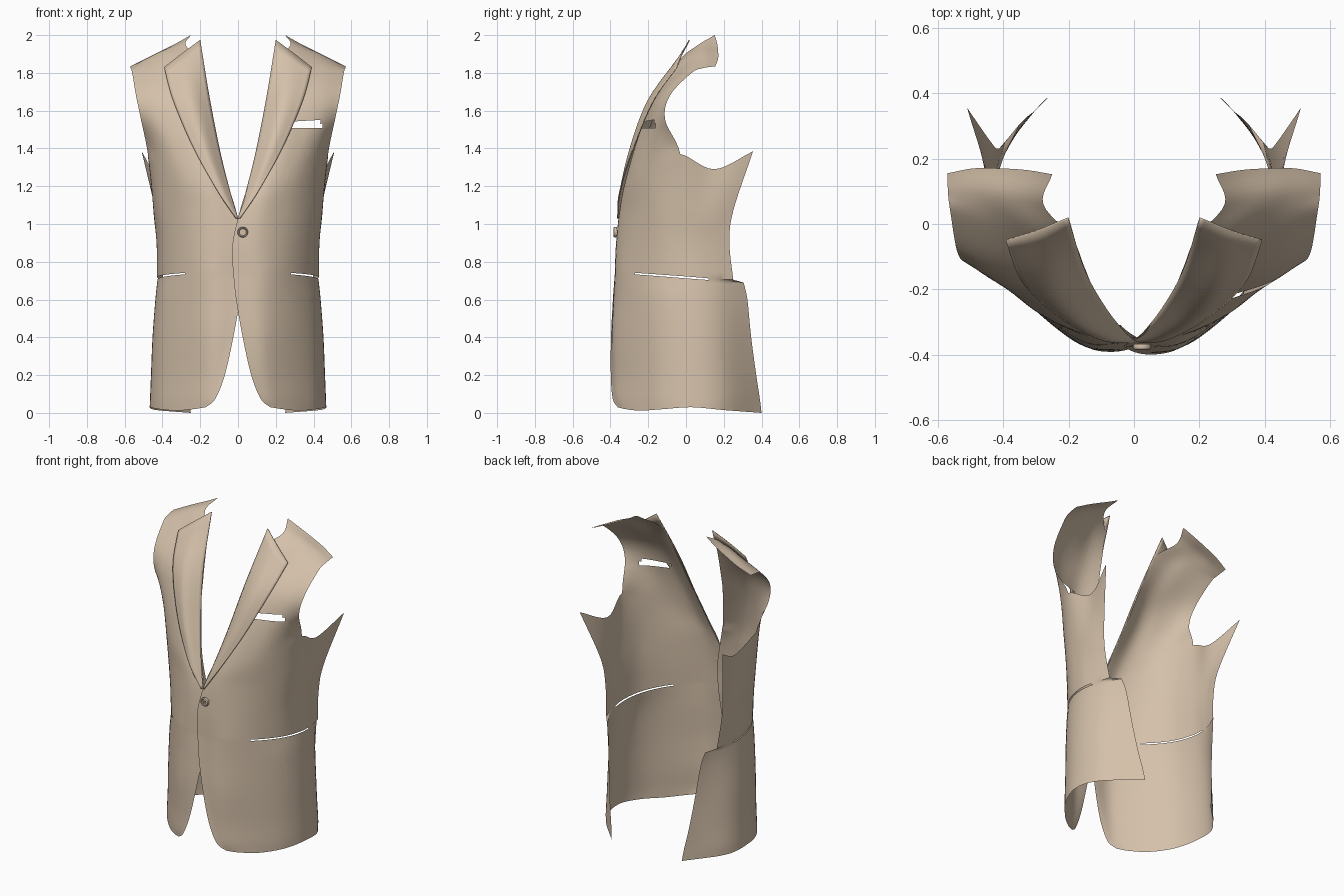
import bpy, bmesh, math
from mathutils import Vector

if "Cube" in bpy.data.objects:
    bpy.data.objects.remove(bpy.data.objects["Cube"])

cloth = bpy.data.materials.new("tan_cloth")
cloth.diffuse_color = (0.66, 0.53, 0.40, 1)
cloth.use_nodes = True
cloth.node_tree.nodes["Principled BSDF"].inputs["Base Color"].default_value = cloth.diffuse_color
N = 6  # fine steps per control span


def spline(pts, n=N):
    """Smooth curve through the given points."""
    p = [Vector(q) for q in pts]
    p = [2 * p[0] - p[1]] + p + [2 * p[-1] - p[-2]]
    out = []
    for i in range(1, len(p) - 2):
        a, b, c, d = p[i - 1:i + 3]
        for k in range(n):
            t = k / n
            out.append(0.5 * (2 * b + (c - a) * t + (2 * a - 5 * b + 4 * c - d) * t * t
                              + (3 * b - a - 3 * c + d) * t ** 3))
    return out + [p[-2]]


def row(z, *xy):
    """Cross-section row; z is one height or one height per point."""
    zs = z if isinstance(z, (list, tuple)) else [z] * len(xy)
    return [(x, y, h) for (x, y), h in zip(xy, zs)]


def loft(rows):
    """Interpolate control rows (later rows may be shorter) into fine rows."""
    cols = [spline([r[c] for r in rows if c < len(r)]) for c in range(len(rows[0]))]
    return [spline([c[i] for c in cols if i < len(c)]) for i in range(len(cols[0]))]


def finish(name, bm, angle=40):
    me = bpy.data.meshes.new(name)
    bm.to_mesh(me)
    bm.free()
    me.materials.append(cloth)
    ob = bpy.data.objects.new(name, me)
    bpy.context.collection.objects.link(ob)
    bpy.ops.object.select_all(action='DESELECT')
    bpy.context.view_layer.objects.active = ob
    ob.select_set(True)
    bpy.ops.object.shade_smooth_by_angle(angle=math.radians(angle))
    return ob


def sheet(grid, side, skip=lambda r, c: False, shift=lambda p: p):
    """Mesh of fine rows, mirrored when side is -1."""
    bm = bmesh.new()
    v = []
    for r in grid:
        v.append([])
        for p in r:
            q = shift(p.copy())
            v[-1].append(bm.verts.new((q.x * side, q.y, q.z)))
    for r in range(len(v) - 1):
        for c in range(len(v[r + 1]) - 1):
            if not skip(r, c):
                f = [v[r][c], v[r][c + 1], v[r + 1][c + 1], v[r + 1][c]]
                bm.faces.new(f if side > 0 else f[::-1])
    return bm


# Skirt below the hip pockets, front edge to back edge
skirt = [
    row((.03, .02, .012, .02, .03, .015, 0), (.17, -.362), (.235, -.32), (.325, -.24),
        (.42, -.12), (.467, .03), (.432, .20), (.25, .40)),
    row((.075, .08, .08, .08, .08, .08, .08), (.12, -.388), (.20, -.347), (.32, -.245),
        (.42, -.12), (.465, .03), (.432, .20), (.26, .39)),
    row(.20, (.07, -.398), (.17, -.362), (.31, -.25), (.415, -.12), (.46, .03), (.43, .19), (.28, .372)),
    row(.40, (.025, -.397), (.15, -.375), (.30, -.26), (.41, -.12), (.452, .03), (.425, .18), (.305, .345)),
    row(.60, (-.01, -.387), (.14, -.37), (.29, -.265), (.40, -.12), (.437, .03), (.415, .17), (.33, .325)),
    row((.735, .735, .733, .722, .71, .70, .69), (-.025, -.377), (.14, -.366), (.28, -.27),
        (.385, -.12), (.425, .03), (.41, .17), (.35, .305)),
]
# Waist up to the underarm
body = [
    row((.743, .743, .741, .731, .720, .71, .705), (-.027, -.377), (.14, -.366), (.28, -.27),
        (.387, -.12), (.427, .03), (.418, .15), (.395, .25)),
    row(.90, (-.028, -.37), (.13, -.36), (.28, -.27), (.39, -.13), (.428, .01), (.428, .13), (.415, .23)),
    row(1.07, (.01, -.348), (.14, -.345), (.29, -.265), (.40, -.14), (.442, -.01), (.447, .13), (.437, .25)),
    row((1.20, 1.22, 1.27, 1.32, 1.37, 1.29, 1.385), (.05, -.308), (.17, -.322), (.31, -.26),
        (.415, -.155), (.477, -.03), (.455, .15), (.51, .355)),
]
# Chest and shoulder, neck edge to armhole
chest = [
    row((1.45, 1.47, 1.5, 1.53, 1.55), (.115, -.215), (.23, -.25), (.34, -.215), (.435, -.17), (.513, -.11)),
    row((1.66, 1.66, 1.67, 1.68, 1.68), (.152, -.13), (.25, -.165), (.35, -.155), (.45, -.125), (.54, -.085)),
    row((1.86, 1.85, 1.83, 1.815, 1.80), (.19, -.04), (.29, -.04), (.38, -.02), (.47, .0), (.56, .03)),
    row((1.945, 1.925, 1.90, 1.865, 1.825), (.277, .06), (.345, .07), (.415, .08), (.49, .09), (.568, .09)),
    row((2.0, 1.955, 1.915, 1.875, 1.835), (.25, .152), (.33, .165), (.41, .17), (.49, .17), (.57, .155)),
]
low = loft(skirt)
panel = low + loft(body + chest)
slit_row = len(low) - 1


def pocket_slit(r, c):
    return r == slit_row and 2 * N <= c < 5 * N - 2


def tuck(p):
    """Left front passes behind the right one at the closure."""
    p.y += 0.014 * max(0, 1 - abs(p.x) / .15) * (p.z < 1.2)
    return p


for name, side in (("front_panel_right", 1), ("front_panel_left", -1)):
    bm = sheet(panel, side, pocket_slit, tuck if side < 0 else lambda p: p)
    if side > 0:
        # Chest pocket opening
        for co, no in (((.265, 0, 0), (1, 0, 0)), ((.442, 0, 0), (1, 0, .05)),
                       ((.3, 0, 1.507), (0, 0, 1)), ((.3, 0, 1.543), (-.06, 0, 1))):
            bmesh.ops.bisect_plane(bm, geom=bm.verts[:] + bm.edges[:] + bm.faces[:],
                                   plane_co=co, plane_no=no)
        hole = []
        for f in bm.faces:
            m = f.calc_center_median()
            top = 1.543 + .06 * (m.x - .3)
            right = .442 - .05 * m.z
            if .265 < m.x < right and 1.507 < m.z < top:
                hole.append(f)
            elif .265 < m.x < .442 and 1.507 < m.z < top and m.x < .442 - .05 * m.z + .076:
                hole.append(f)
        bmesh.ops.delete(bm, geom=hole, context='FACES')
    finish(name, bm)

# Lapels: roll line, bulge, outer edge
lapel = loft([
    row((1.03, 1.03, 1.03), (-.002, -.357), (.004, -.362), (.01, -.365)),
    row((1.15, 1.16, 1.17), (.035, -.322), (.07, -.35), (.105, -.354)),
    row((1.38, 1.39, 1.40), (.093, -.245), (.165, -.30), (.235, -.282)),
    row((1.67, 1.66, 1.65), (.15, -.14), (.245, -.20), (.342, -.178)),
    row((1.975, 1.905, 1.83), (.20, .015), (.295, -.022), (.392, -.052)),
])
for name, side in (("lapel_right", 1), ("lapel_left", -1)):
    ob = finish(name, sheet(lapel, side))
    s = ob.modifiers.new("thickness", 'SOLIDIFY')
    s.thickness = 0.006

# Button: lathed rim and dished face with four thread holes
bm = bmesh.new()
prof = [(.026, .008), (.028, 0), (.026, -.008), (.021, -.010), (.018, -.005), (.0, -.005)]
SEG = 24
rings = [[bm.verts.new((r * math.cos(2 * math.pi * i / SEG), y, r * math.sin(2 * math.pi * i / SEG)))
          for i in range(SEG)] for r, y in prof[:-1]]
for a, b in zip(rings, rings[1:]):
    for i in range(SEG):
        j = (i + 1) % SEG
        bm.faces.new((a[i], a[j], b[j], b[i]))
bm.faces.new(rings[-1])
bm.faces.new(rings[0][::-1])
bmesh.ops.recalc_face_normals(bm, faces=bm.faces[:])
button = finish("button", bm, 30)
button.location = (.025, -.374, .957)

# Button thread
for k in (-1, 1):
    bm = bmesh.new()
    bmesh.ops.create_cube(bm, size=1)
    bmesh.ops.scale(bm, vec=(.003, .004, .016), verts=bm.verts[:])
    t = finish("button_thread", bm)
    t.location = (.025 + k * .005, -.380, .957)
